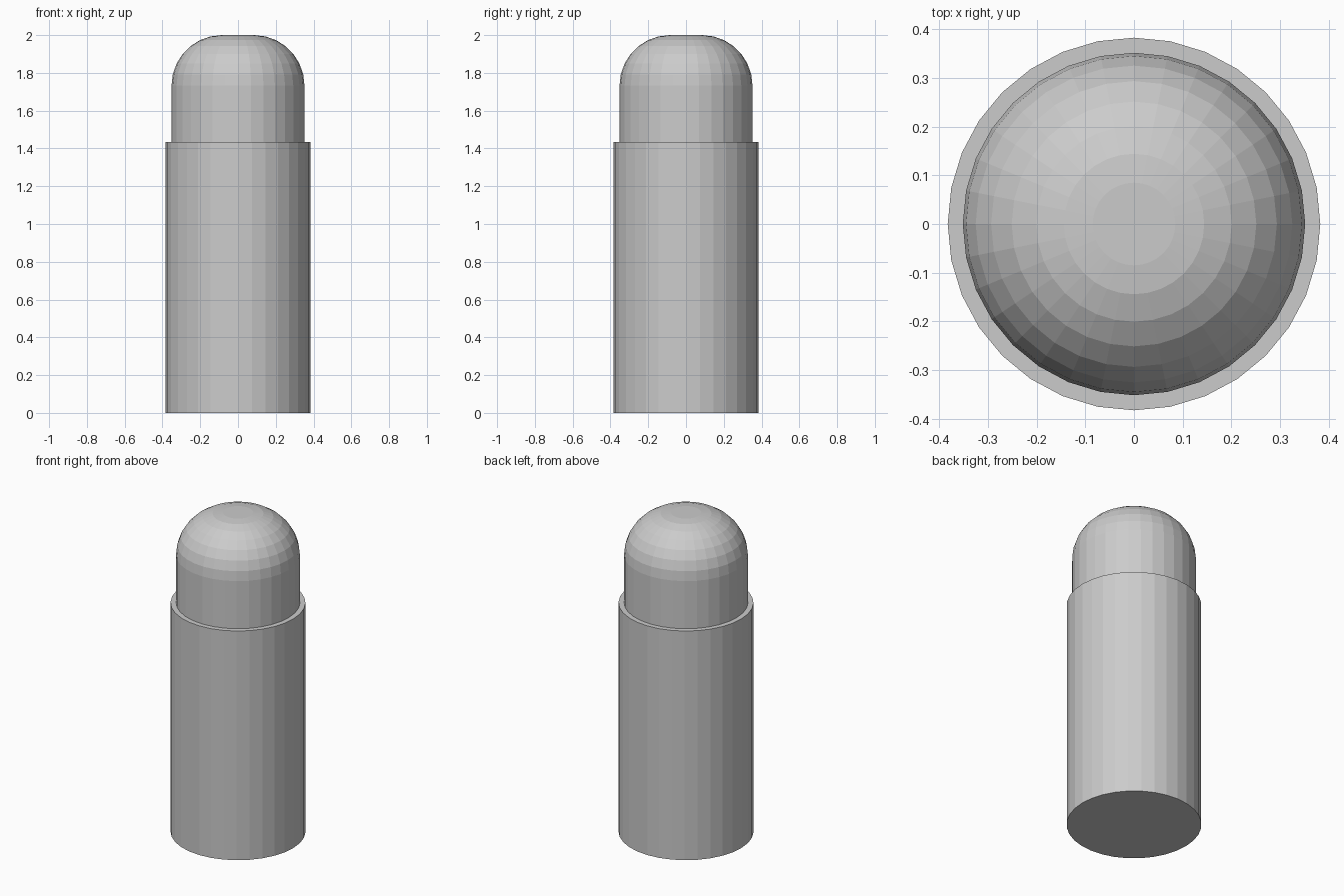
import bpy, bmesh, math

if "Cube" in bpy.data.objects:
    bpy.data.objects.remove(bpy.data.objects["Cube"])

SIDES = 32


def lathe(name, profile):
    """Closed flat-faced solid turned around z from (radius, z) points."""
    bm = bmesh.new()
    rings = []
    for r, z in profile:
        rings.append([bm.verts.new((r * math.cos(2 * math.pi * i / SIDES),
                                    r * math.sin(2 * math.pi * i / SIDES), z))
                      for i in range(SIDES)])
    for lo, hi in zip(rings, rings[1:]):
        for i in range(SIDES):
            j = (i + 1) % SIDES
            bm.faces.new((lo[i], lo[j], hi[j], hi[i]))
    bm.faces.new(rings[0][::-1])
    bm.faces.new(rings[-1])
    mesh = bpy.data.meshes.new(name)
    bm.to_mesh(mesh)
    bm.free()
    obj = bpy.data.objects.new(name, mesh)
    bpy.context.collection.objects.link(obj)
    return obj


# Wide lower cylinder
lathe("body", [(0.383, 0.0), (0.383, 1.435)])

# Narrower cap with a rounded shoulder and a small flat top
CAP_R, FLAT_R, SEGMENTS = 0.352, 0.085, 7
round_r = CAP_R - FLAT_R
cap = [(CAP_R, 1.42)]
for k in range(SEGMENTS + 1):
    a = math.pi / 2 * k / SEGMENTS
    cap.append((FLAT_R + round_r * math.cos(a), 2 - round_r + round_r * math.sin(a)))
lathe("cap", cap)
